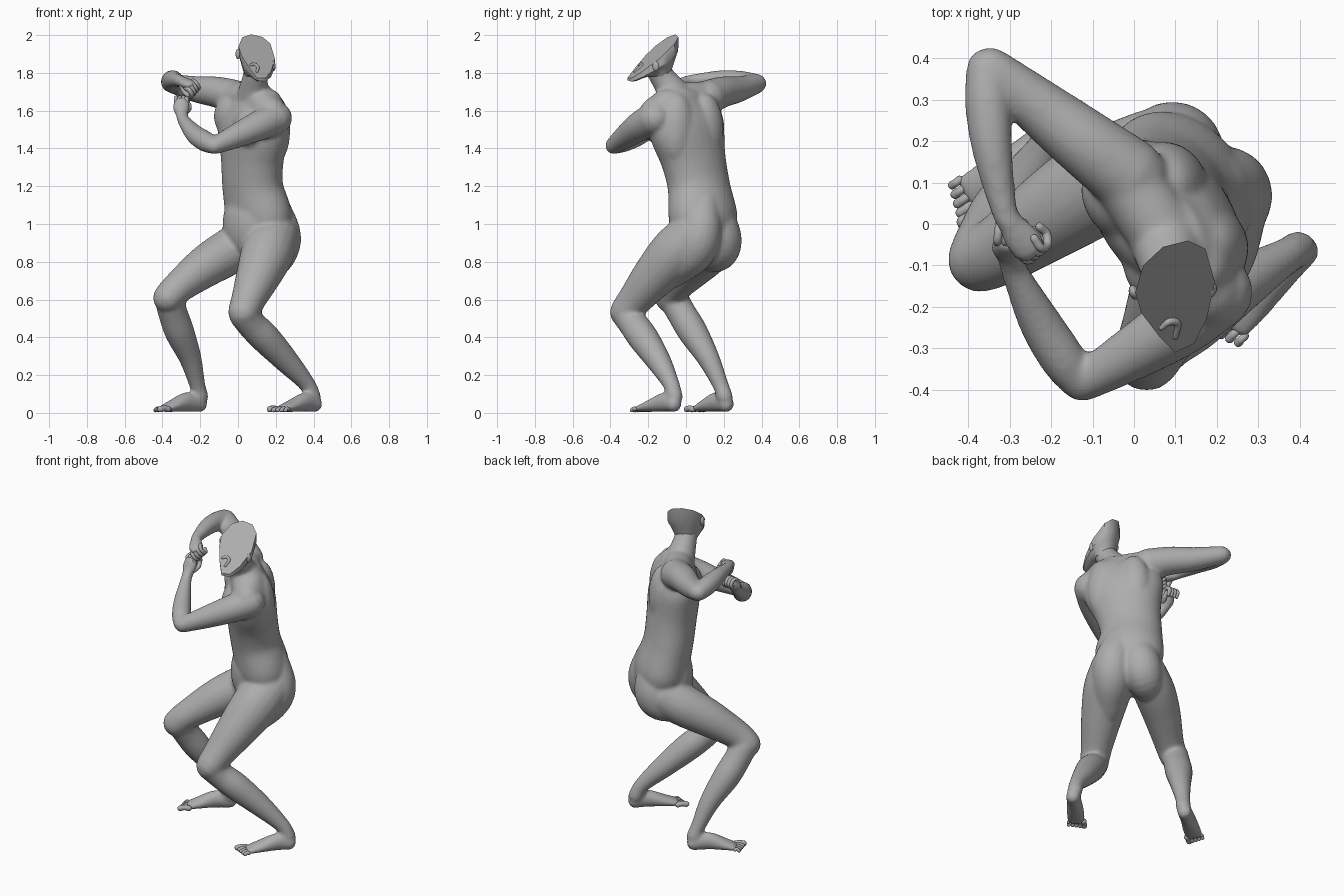
import bpy, bmesh, math
from mathutils import Vector, Matrix

cube = bpy.data.objects.get("Cube")
if cube:
    bpy.data.objects.remove(cube)

grey = bpy.data.materials.new("matte grey")
grey.use_nodes = True
tone = (0.42, 0.42, 0.42, 1)
grey.diffuse_color = tone
grey.node_tree.nodes["Principled BSDF"].inputs["Base Color"].default_value = tone


def spline(p, n=6):
    """Smooth samples through a list of stations (x, y, z, width, depth)."""
    p = [Vector(q) for q in p]
    p = [p[0] * 2 - p[1]] + p + [p[-1] * 2 - p[-2]]
    out = []
    for a, b, c, d in zip(p, p[1:], p[2:], p[3:]):
        for i in range(n):
            t = i / n
            out.append(0.5 * (2 * b + (c - a) * t + (2 * a - 5 * b + 4 * c - d) * t * t
                              + (3 * b - a - 3 * c + d) * t ** 3))
    return out + [p[-2]]


def bridge(bm, rings):
    loops = [[bm.verts.new(v) for v in r] for r in rings]
    n = len(loops[0])
    for lo, hi in zip(loops, loops[1:]):
        for i in range(n):
            bm.faces.new((lo[i], lo[(i + 1) % n], hi[(i + 1) % n], hi[i]))
    bm.faces.new(loops[0][::-1])
    bm.faces.new(loops[-1])


def loft(bm, stations, side=0, sides=20, cap=1.0):
    """Elliptical tube with rounded ends; side is the heading of its width in degrees."""
    s = spline([q if len(q) == 5 else (*q, q[3]) for q in stations])
    pts = [Vector(q[:3]) for q in s]
    axis = Vector((math.cos(math.radians(side)), math.sin(math.radians(side)), 0))
    frames = []
    for i, q in enumerate(s):
        t = (pts[min(i + 1, len(s) - 1)] - pts[max(i - 1, 0)]).normalized()
        frames.append((pts[i], t, q[3], q[4]))

    def ends(frame, sign):
        c, t, a, b = frame
        r = min(a, b) * cap
        return [(c + t * sign * r * math.sin(k), t, a * math.cos(k), b * math.cos(k))
                for k in (0.5, 1.0, 1.4)]
    frames = ends(frames[0], -1)[::-1] + frames + ends(frames[-1], 1)
    rings = []
    for c, t, a, b in frames:
        u = (axis - t * axis.dot(t)).normalized()
        v = t.cross(u)
        rings.append([c + u * a * math.cos(k * math.tau / sides)
                      + v * b * math.sin(k * math.tau / sides) for k in range(sides)])
    bridge(bm, rings)


def finish(bm, name, angle=50):
    bmesh.ops.recalc_face_normals(bm, faces=bm.faces)
    me = bpy.data.meshes.new(name)
    bm.to_mesh(me)
    bm.free()
    me.materials.append(grey)
    for f in me.polygons:
        f.use_smooth = True
    me.set_sharp_from_angle(angle=math.radians(angle))
    ob = bpy.data.objects.new(name, me)
    bpy.context.collection.objects.link(ob)
    return ob


def ball(bm, centre, size, turn=0):
    m = Matrix.Translation(centre) @ Matrix.Rotation(math.radians(turn), 4, 'Z') @ Matrix.Diagonal((*size, 1))
    bmesh.ops.create_uvsphere(bm, u_segments=24, v_segments=14, radius=1, matrix=m)


# Body: overlapping volumes fused into one skin
bm = bmesh.new()
# torso, twisted between hips and shoulders
loft(bm, [(.12, .1, .92, .17, .13), (.11, .09, 1.04, .20, .155), (.078, .068, 1.2, .18, .145),
          (.075, .04, 1.34, .19, .145), (.08, .005, 1.5, .232, .148), (.08, -.01, 1.61, .215, .125),
          (.07, 0, 1.68, .15, .085)], side=-49, sides=32, cap=.5)
# lower belly
ball(bm, (.06, .055, 1.0), (.155, .12, .2), -39)
# neck and sloping shoulder muscles
loft(bm, [(.08, -.02, 1.62, .1), (.083, -.07, 1.7, .083), (.09, -.12, 1.77, .068), (.1, -.15, 1.82, .065)])
loft(bm, [(.18, -.165, 1.585, .085), (.09, -.05, 1.66, .085), (-.01, .1, 1.67, .085)])
# chest and shoulder blades
for x, y, z in ((-.042, .052, 1.57), (.058, -.118, 1.51)):
    ball(bm, (x, y, z), (.105, .075, .11), -55)
for x, y, z in ((.19, -.04, 1.5), (.093, .105, 1.5)):
    ball(bm, (x, y, z), (.1, .08, .19), -55)
# buttocks running into the backs of the thighs
loft(bm, [(.18, .09, 1.1, .09), (.22, .075, .95, .112), (.2, .035, .85, .112), (.13, -.07, .75, .09)])
loft(bm, [(.1, .13, 1.1, .09), (.1, .172, .95, .118), (.065, .17, .86, .11), (-.04, .105, .82, .08)])
# thighs
loft(bm, [(.19, .05, .94, .135), (.155, -.055, .845, .14), (.105, -.17, .72, .118),
          (.055, -.27, .6, .092), (.03, -.32, .535, .084)])
loft(bm, [(.05, .16, .91, .12), (-.06, .11, .845, .122), (-.18, .035, .77, .11),
          (-.31, -.055, .67, .087), (-.37, -.085, .61, .081)])
# shins
loft(bm, [(.03, -.315, .525, .081), (.075, -.275, .465, .079), (.145, -.225, .395, .081),
          (.257, -.145, .275, .066), (.363, -.08, .155, .045), (.396, -.06, .085, .044)])
loft(bm, [(-.365, -.07, .61, .079), (-.345, -.025, .53, .078), (-.31, .035, .43, .079),
          (-.253, .118, .29, .06), (-.216, .182, .15, .043), (-.2, .205, .085, .044)])
# arms
loft(bm, [(.2, -.165, 1.56, .088), (.11, -.24, 1.52, .08), (0, -.31, 1.47, .066),
          (-.122, -.382, 1.415, .047)])
loft(bm, [(-.132, -.382, 1.415, .045), (-.172, -.325, 1.437, .055), (-.228, -.235, 1.475, .051),
          (-.285, -.12, 1.545, .034), (-.297, -.08, 1.58, .032)])
loft(bm, [(-.01, .115, 1.67, .092), (-.11, .19, 1.698, .083), (-.22, .275, 1.713, .07),
          (-.345, .375, 1.743, .052)])
loft(bm, [(-.355, .375, 1.745, .05), (-.352, .29, 1.755, .056), (-.342, .18, 1.765, .049),
          (-.315, .04, 1.76, .033), (-.3, .005, 1.755, .032)])
# feet and palms
loft(bm, [(.41, -.06, .045, .041, .042), (.36, -.11, .058, .043, .052), (.285, -.185, .037, .052, .033),
          (.235, -.24, .022, .052, .018)], side=-44, cap=.8)
loft(bm, [(-.198, .217, .045, .041, .042), (-.27, .16, .058, .043, .052), (-.345, .105, .037, .052, .033),
          (-.395, .07, .022, .052, .018)], side=-55, cap=.8)
loft(bm, [(-.3, .005, 1.755, .03), (-.275, -.03, 1.745, .043, .028), (-.25, -.06, 1.735, .043, .026)], side=35)
loft(bm, [(-.297, -.08, 1.575, .03), (-.3, -.06, 1.61, .045, .03), (-.298, -.045, 1.645, .042, .028)])
body = finish(bm, "body")
mod = body.modifiers.new("fuse", 'REMESH')
mod.mode = 'VOXEL'
mod.voxel_size = .009
mod.use_smooth_shade = True
mod = body.modifiers.new("soften", 'SMOOTH')
mod.factor = .5
mod.iterations = 14


# Toes: five along the front edge of each foot, big toe on the inner side
def toes(name, ball_centre, across, forward):
    bm = bmesh.new()
    c, a, f = Vector(ball_centre), Vector(across), Vector(forward)
    for i in range(5):
        r = .017 if i == 0 else .0135 - .0007 * i
        base = c + a * (i - 2) * .022
        tip = base + f * (.05 - .007 * i)
        loft(bm, [(*base, r), (*((base + tip) / 2 + Vector((0, 0, .004))), r * .9),
                  (tip.x, tip.y, r + .003, r)], sides=10)
    finish(bm, name)


toes("left_toes", (.235, -.24, .02), (.72, -.69, 0), (-.69, -.72, 0))
toes("right_toes", (-.395, .07, .02), (-.57, .82, 0), (-.82, -.57, 0))


# Fingers: curled over the palm, with a thumb
def fingers(name, knuckle, across, forward, curl):
    bm = bmesh.new()
    k, a, f, c = (Vector(v) for v in (knuckle, across, forward, curl))
    for i in range(4):
        p = k + a * (i - 1.5) * .02
        path = [p - f * .015, p + f * .015, p + f * .025 + c * .028, p + f * .005 + c * .05, p - f * .02 + c * .045]
        loft(bm, [(*q, .0125 - .0006 * i) for q in path], side=17, sides=10)
    p = k - a * .04 - f * .035
    thumb = [(p + a * .01 - f * .02, .015), (p + c * .025, .014), (p + f * .025 + c * .04, .011)]
    loft(bm, [(*q, r) for q, r in thumb], side=17, sides=10)
    finish(bm, name)


fingers("right_fingers", (-.25, -.06, 1.735), (.6, .45, .66), (.55, -.75, -.3), (.35, .55, -.75))
fingers("left_fingers", (-.3, -.045, 1.65), (-.95, .1, 0), (0, .2, .95), (.1, .95, -.2))

# Head: cup-shaped back of the skull, sliced by a flat plane sloping forward and to its left
outline = [(.07, -.055), (.13, -.04), (.172, -.06), (.195, -.14), (.175, -.23), (.145, -.288), (.1, -.31),
           (.06, -.27), (.018, -.215), (.003, -.165), (.022, -.1)]
rim = [Vector((x, y, 2.0 + (y + .06) * .85 - (x - .07) * .45)) for x, y in outline]
rim = [v for p, q in zip(rim, rim[1:] + rim[:1]) for v in (p, (p + q) / 2)]
mid = Vector((.1, -.165, 1.87))
neck = Vector((.1, -.15, 1.78))
skull, nape, throat = [], [], []
for v in rim:
    back = (v.y + .31) / .27
    skull.append(mid + (v - mid) * .99 - Vector((0, 0, .015 + .055 * back)))
    d = Vector((v.x - mid.x, v.y - mid.y, 0))
    nape.append(neck + d * .82 + Vector((0, -.01, .04 + d.y * .45 - d.x * .15)))
    throat.append(neck + d.normalized() * .063)
bm = bmesh.new()
bridge(bm, [rim, skull, nape, throat])
finish(bm, "head", 40)

# Ears and the small ridge left on the sliced face
bm = bmesh.new()
ball(bm, (.0, -.165, 1.9), (.012, .018, .028), 20)
ball(bm, (.187, -.16, 1.835), (.012, .018, .026), -20)
finish(bm, "ears")
bm = bmesh.new()
loft(bm, [(.066, -.25, 1.84, .007), (.085, -.235, 1.845, .01), (.105, -.24, 1.831, .009),
          (.1, -.272, 1.806, .007)], sides=10)
finish(bm, "face_ridge")
